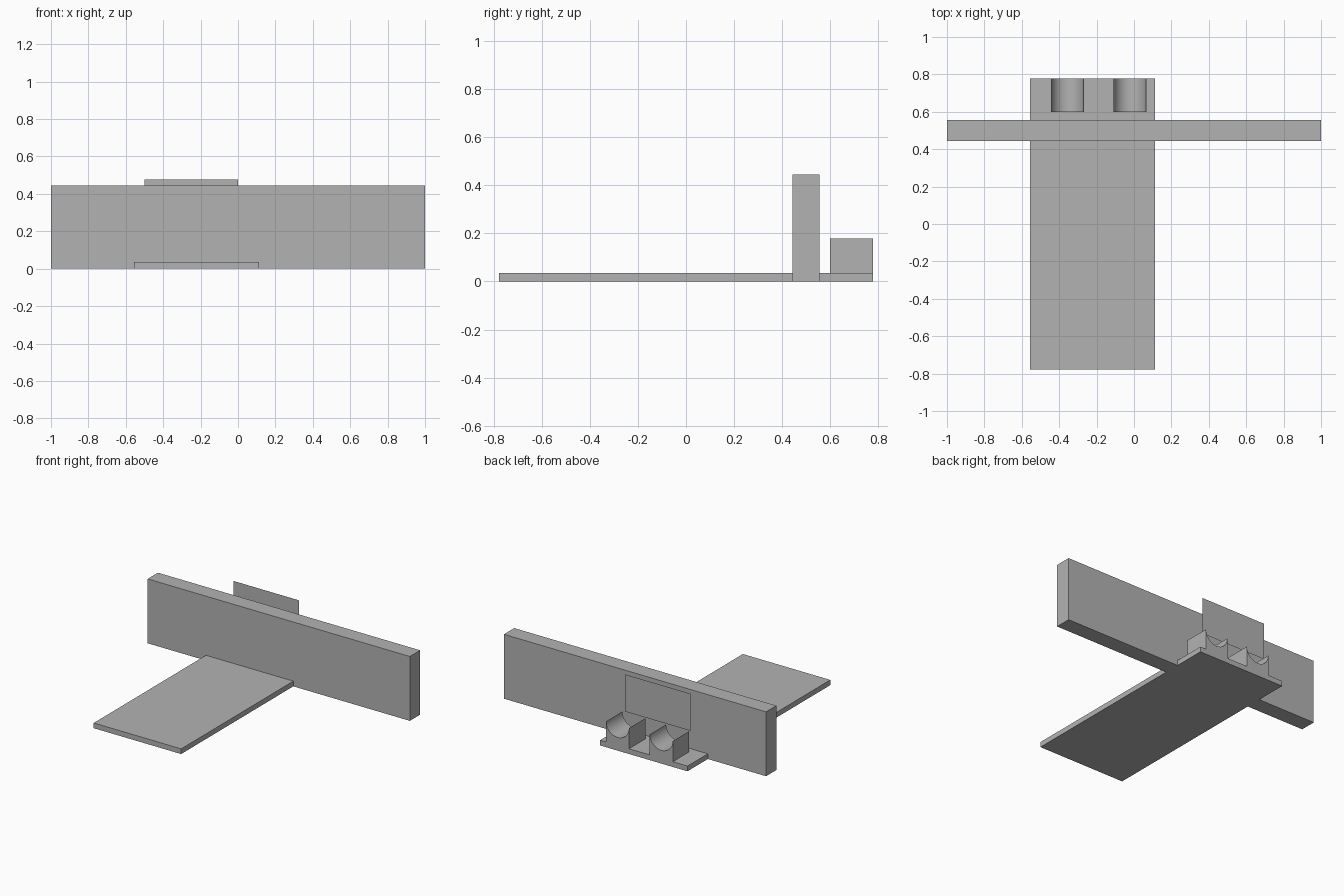
import bpy
import bmesh
import math

cube = bpy.data.objects.get("Cube")
if cube:
    bpy.data.objects.remove(cube, do_unlink=True)

# Single plain colour
grey = bpy.data.materials.new("plain_grey")
grey.use_nodes = True
colour = (0.45, 0.45, 0.45, 1)
grey.diffuse_color = colour
grey.node_tree.nodes["Principled BSDF"].inputs["Base Color"].default_value = colour


def finish(name, bm):
    mesh = bpy.data.meshes.new(name)
    bm.to_mesh(mesh)
    bm.free()
    mesh.materials.append(grey)
    obj = bpy.data.objects.new(name, mesh)
    bpy.context.collection.objects.link(obj)
    return obj


def box(name, low, high):
    bm = bmesh.new()
    bmesh.ops.create_cube(bm, size=1)
    for v in bm.verts:
        v.co = [low[i] if v.co[i] < 0 else high[i] for i in range(3)]
    return finish(name, bm)


def cradle(name, x, half_width, y0, y1, z0, z1, steps=32):
    """Block with a half-round trough along y, extruded from its profile."""
    radius = half_width * 0.99
    profile = [(x - half_width, z1), (x - half_width, z0),
               (x + half_width, z0), (x + half_width, z1)]
    for i in range(steps + 1):
        a = math.pi * i / steps
        profile.append((x + radius * math.cos(a), z1 - radius * math.sin(a)))
    bm = bmesh.new()
    face = bm.faces.new([bm.verts.new((px, y0, pz)) for px, pz in profile])
    new = bmesh.ops.extrude_face_region(bm, geom=[face])["geom"]
    for v in new:
        if isinstance(v, bmesh.types.BMVert):
            v.co.y = y1
    bmesh.ops.recalc_face_normals(bm, faces=bm.faces)
    obj = finish(name, bm)
    bpy.ops.object.select_all(action="DESELECT")
    obj.select_set(True)
    bpy.context.view_layer.objects.active = obj
    bpy.ops.object.shade_smooth_by_angle(angle=math.radians(30))


# Base board and cross wall
box("base_board", (-0.556, -0.778, 0), (0.111, 0.778, 0.036))
box("cross_wall", (-1, 0.444, 0), (1, 0.556, 0.444))

# Pair of trough blocks behind the wall
for side, x in (("right", -0.356), ("left", -0.022)):
    cradle(side + "_cradle", x, 0.088, 0.6, 0.778, 0.036, 0.178)

# Floating thin sheet above the cradles
bm = bmesh.new()
bm.faces.new([bm.verts.new((x, 0.667, z)) for x, z in
              ((-0.5, 0.222), (0, 0.222), (0, 0.478), (-0.5, 0.478))])
finish("thin_sheet", bm)
